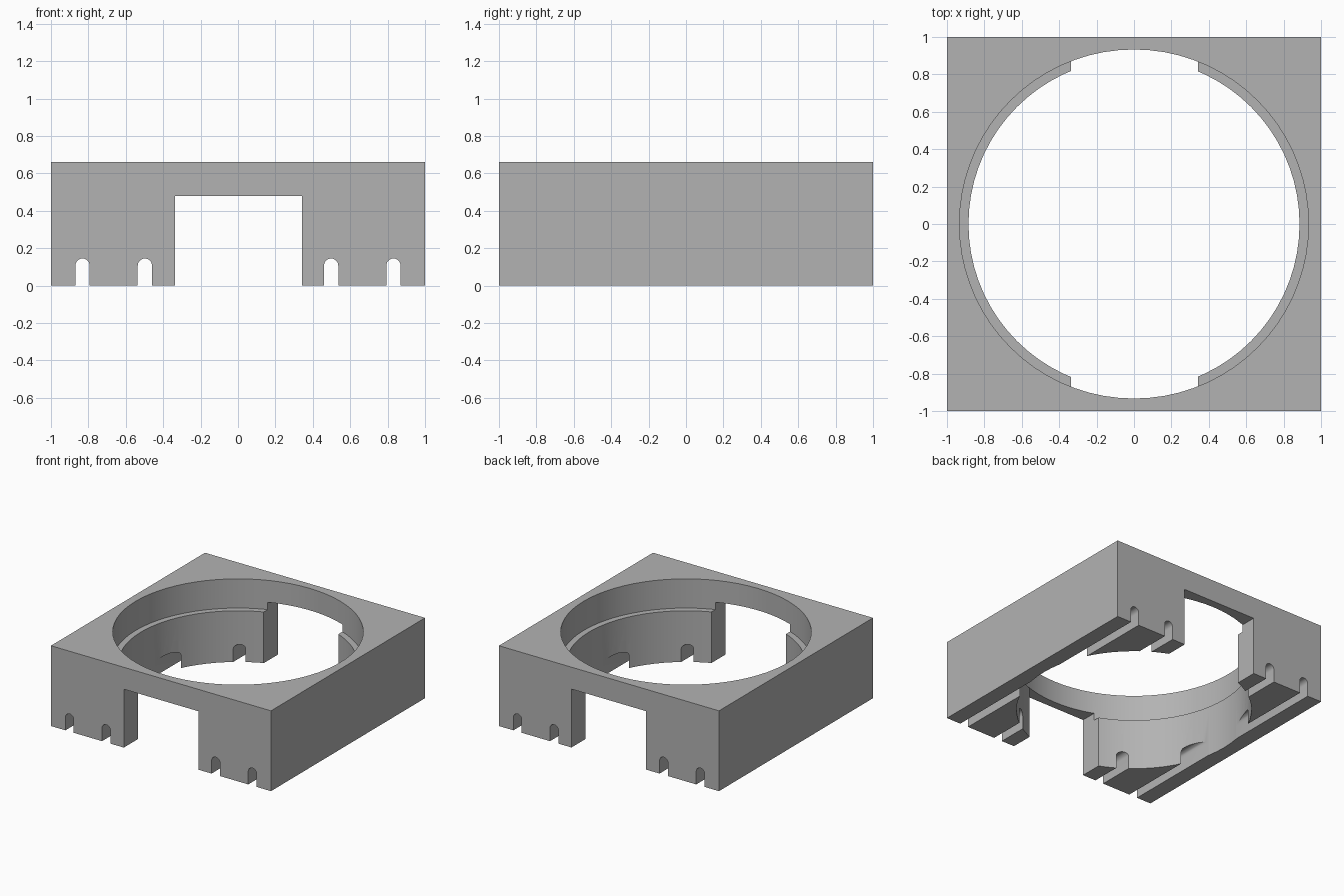
import bpy
import bmesh
import math

cube = bpy.data.objects.get("Cube")
if cube:
    bpy.data.objects.remove(cube, do_unlink=True)

HEIGHT = 0.66
LEDGE = 0.42

# Single grey material
grey = bpy.data.materials.new("plain grey")
grey.use_nodes = True
colour = (0.45, 0.45, 0.45, 1)
grey.diffuse_color = colour
grey.node_tree.nodes["Principled BSDF"].inputs["Base Color"].default_value = colour


def extrude(name, outline, vector):
    """Make a solid by sweeping a flat outline along a vector."""
    bm = bmesh.new()
    face = bm.faces.new([bm.verts.new(p) for p in outline])
    swept = bmesh.ops.extrude_face_region(bm, geom=[face])["geom"]
    bmesh.ops.translate(bm, vec=vector,
                        verts=[v for v in swept if isinstance(v, bmesh.types.BMVert)])
    bmesh.ops.recalc_face_normals(bm, faces=bm.faces)
    mesh = bpy.data.meshes.new(name)
    bm.to_mesh(mesh)
    bm.free()
    mesh.materials.append(grey)
    obj = bpy.data.objects.new(name, mesh)
    bpy.context.collection.objects.link(obj)
    return obj


def bore(name, radius, bottom, sides=72):
    """Vertical round cutter, open above the block."""
    ring = [(radius * math.cos(math.tau * i / sides),
             radius * math.sin(math.tau * i / sides), bottom) for i in range(sides)]
    return extrude(name, ring, (0, 0, 1.5))


def slot(name, x, radius=0.038, top=0.145, steps=12):
    """Round-topped groove cutter running front to back."""
    arch = [(x + radius * math.cos(math.pi * i / steps), -1.2,
             top - radius + radius * math.sin(math.pi * i / steps))
            for i in range(steps + 1)]
    return extrude(name, arch + [(x - radius, -1.2, -0.2), (x + radius, -1.2, -0.2)],
                   (0, 2.4, 0))


# Square block
body = extrude("square_ring_body", [(-1, -1, 0), (1, -1, 0), (1, 1, 0), (-1, 1, 0)],
               (0, 0, HEIGHT))

# Stepped bore, doorway and grooves
cutters = [
    bore("upper_bore_cutter", 0.933, LEDGE),
    bore("lower_bore_cutter", 0.885, -0.3),
    extrude("doorway_cutter", [(-0.338, -1.2, -0.2), (0.341, -1.2, -0.2),
                               (0.341, -1.2, 0.48), (-0.338, -1.2, 0.48)], (0, 2.4, 0)),
]
for side in (-1, 1):
    for offset in (0.498, 0.831):
        cutters.append(slot("groove_cutter", side * offset))

bpy.ops.object.select_all(action="DESELECT")
body.select_set(True)
bpy.context.view_layer.objects.active = body
for cutter in cutters:
    cutter.hide_render = True
    cut = body.modifiers.new(cutter.name, "BOOLEAN")
    cut.operation = "DIFFERENCE"
    cut.solver = "EXACT"
    cut.object = cutter
    bpy.ops.object.modifier_apply(modifier=cut.name)
    bpy.data.objects.remove(cutter, do_unlink=True)

# Smooth round walls, keep corners crisp
bpy.ops.object.shade_smooth_by_angle(angle=math.radians(30))
